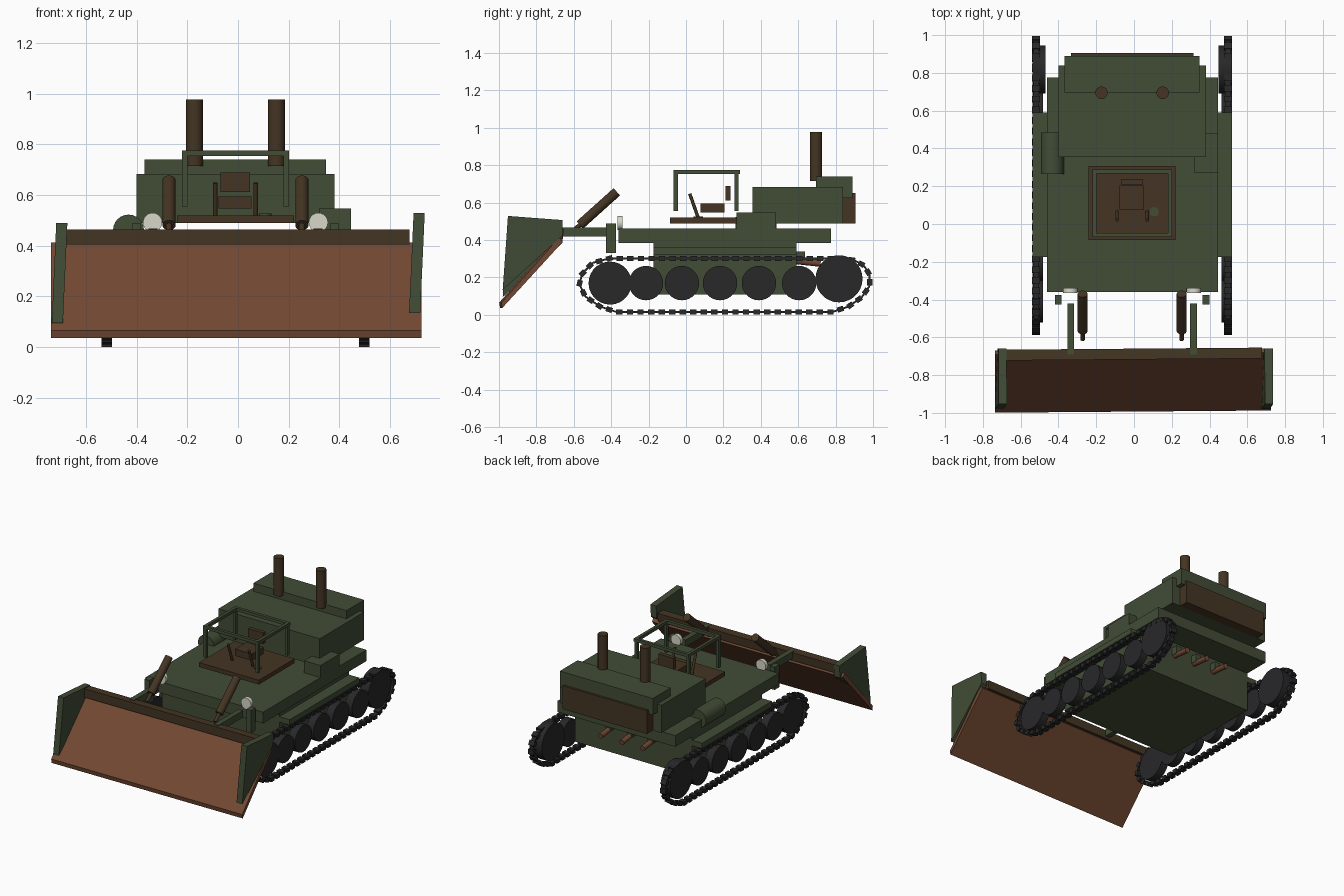
import bpy, bmesh, math
from mathutils import Vector, Matrix

if "Cube" in bpy.data.objects:
    bpy.data.objects.remove(bpy.data.objects["Cube"])


def mat(name, rgb):
    m = bpy.data.materials.new(name)
    m.diffuse_color = (*rgb, 1)
    m.use_nodes = True
    m.node_tree.nodes["Principled BSDF"].inputs["Base Color"].default_value = m.diffuse_color
    return m


GREEN = mat("olive green", (0.054, 0.073, 0.037))
RUST = mat("rust", (0.165, 0.064, 0.032))
BROWN = mat("dark brown", (0.058, 0.035, 0.017))
BLACK = mat("track black", (0.021, 0.021, 0.023))
WHITE = mat("lamp white", (0.68, 0.68, 0.58))


def finish(name, bm, m):
    bmesh.ops.recalc_face_normals(bm, faces=bm.faces)
    me = bpy.data.meshes.new(name)
    bm.to_mesh(me)
    bm.free()
    me.materials.append(m)
    ob = bpy.data.objects.new(name, me)
    bpy.context.collection.objects.link(ob)
    return ob


def add_box(bm, center, size, rot=Matrix()):
    mx = Matrix.Translation(center) @ rot.to_4x4() @ Matrix.Diagonal((*size, 1))
    bmesh.ops.create_cube(bm, size=1, matrix=mx)


def box(name, m, x, y, z):
    bm = bmesh.new()
    add_box(bm, [(a + b) / 2 for a, b in (x, y, z)], [b - a for a, b in (x, y, z)])
    return finish(name, bm, m)


def rod(name, m, a, b, r, seg=24):
    a, b = Vector(a), Vector(b)
    bm = bmesh.new()
    mx = Matrix.Translation((a + b) / 2) @ (b - a).to_track_quat('Z', 'Y').to_matrix().to_4x4()
    bmesh.ops.create_cone(bm, cap_ends=True, segments=seg, radius1=r, radius2=r,
                          depth=(b - a).length, matrix=mx)
    for f in bm.faces:
        f.smooth = len(f.verts) == 4
    return finish(name, bm, m)


def prism(name, m, profile, x0, x1, shift=lambda v: v):
    # extrude a (y, z) profile along x
    bm = bmesh.new()
    f = bm.faces.new([bm.verts.new((x0, y, z)) for y, z in profile])
    ext = bmesh.ops.extrude_face_region(bm, geom=[f])
    for v in ext['geom']:
        if isinstance(v, bmesh.types.BMVert):
            v.co.x = x1
    for v in bm.verts:
        v.co = shift(v.co.copy())
    return finish(name, bm, m)


CX = -0.01  # centre line of the vehicle


def pair(off):
    return (("left", CX - off), ("right", CX + off))


# hull and deck
box("hull", GREEN, (-0.46, 0.44), (-0.175, 0.59), (0.11, 0.39))
box("fender", GREEN, (-0.538, 0.52), (-0.175, 0.59), (0.322, 0.36))
box("deck", GREEN, (-0.46, 0.445), (-0.36, 0.775), (0.385, 0.463))

# engine housing, radiator and exhausts
box("engine_housing", GREEN, (-0.40, 0.38), (0.355, 0.84), (0.49, 0.683))
box("radiator_hood", GREEN, (-0.368, 0.347), (0.695, 0.89), (0.625, 0.74))
box("radiator_grille", BROWN, (-0.333, 0.315), (0.83, 0.905), (0.49, 0.652))
for s, x in pair(0.162):
    rod(s + "_exhaust", BROWN, (x, 0.695, 0.715), (x, 0.695, 0.977), 0.033)

# side tanks
rod("round_tank", GREEN, (-0.432, 0.265, 0.462), (-0.432, 0.485, 0.462), 0.061)
box("box_tank", GREEN, (0.32, 0.445), (0.27, 0.48), (0.44, 0.547))

# cab floor, seat and levers
box("cab_floor", BROWN, (-0.24, 0.22), (-0.085, 0.307), (0.49, 0.52))
box("seat", BROWN, (-0.077, 0.053), (0.078, 0.205), (0.548, 0.595))
box("seat_back", BROWN, (-0.07, 0.047), (0.21, 0.237), (0.612, 0.69))
for s, x in pair(0.08):
    rod(s + "_lever", BROWN, (x, 0.065, 0.52), (x, 0.02, 0.648), 0.009, 10)
rod("pedal_disc", GREEN, (0.107, 0.065, 0.518), (0.107, 0.065, 0.527), 0.025, 16)

# open cab frame
bm = bmesh.new()
for x in (-0.21, 0.19):
    add_box(bm, (x, 0.11, 0.765), (0.021, 0.355, 0.021))
    for y in (-0.055, 0.27):
        add_box(bm, (x, y, 0.66), (0.022, 0.022, 0.21))
for y in (-0.057, 0.277):
    add_box(bm, (CX, y, 0.765), (0.42, 0.021, 0.021))
finish("cab_frame", bm, GREEN)

# headlights, blade brackets, push arms and lift cylinders
for s, x in pair(0.327):
    rod(s + "_headlight", WHITE, (x, -0.365, 0.492), (x, -0.34, 0.492), 0.038)
for s, x in pair(0.391):
    box(s + "_bracket", GREEN, (x - 0.018, x + 0.018), (-0.427, -0.375), (0.33, 0.488))
for s, x in pair(0.325):
    box(s + "_push_arm", GREEN, (x - 0.018, x + 0.018), (-0.69, -0.42), (0.42, 0.468))
for s, x in pair(0.262):
    rod(s + "_lift_cylinder", BROWN, (x, -0.567, 0.481), (x, -0.37, 0.658), 0.026)
    rod(s + "_lift_piston", BROWN, (x, -0.612, 0.441), (x, -0.55, 0.496), 0.012, 12)

# blade, turned very slightly
def yaw(v):
    v.y += 0.008 * v.x
    return v


prism("blade", RUST, [(-0.993, 0.066), (-0.988, 0.037), (-0.665, 0.39), (-0.685, 0.413)],
      -0.737, 0.724, yaw)
prism("blade_top_rail", BROWN, [(-0.717, 0.405), (-0.663, 0.405), (-0.66, 0.463), (-0.717, 0.465)],
      -0.68, 0.677, yaw)
plate = [(-0.952, 0.525), (-0.66, 0.503), (-0.66, 0.42), (-0.98, 0.13)]
for s, x, dz in (("left", -0.704, -0.035), ("right", 0.706, 0.004)):
    def lean(v, dz=dz):
        v.x += 0.045 * (v.z - 0.33)
        v.z += dz
        return v
    prism(s + "_blade_plate", GREEN, plate, x - 0.022, x + 0.022, lean)

# rear hitch pins
for n, x in (("left", -0.17), ("middle", -0.01), ("right", 0.153)):
    box(n + "_hitch_mount", GREEN, (x - 0.02, x + 0.02), (0.58, 0.635), (0.285, 0.34))
    rod(n + "_hitch_pin", RUST, (x, 0.58, 0.29), (x, 0.72, 0.275), 0.018, 12)

# tracks: wheels, a thin belt and evenly spaced pads
WHEELS = [(-0.406, 0.17, 0.115), (0.818, 0.193, 0.126)] + \
         [(y, 0.17, 0.092) for y in (-0.214, -0.022, 0.182, 0.39, 0.605)]
PATH = [(-0.41, 0.302), (-0.50, 0.278), (-0.555, 0.22), (-0.57, 0.165), (-0.54, 0.10),
        (-0.46, 0.045), (-0.37, 0.015), (0.78, 0.015), (0.87, 0.045), (0.94, 0.095),
        (0.982, 0.155), (0.982, 0.215), (0.95, 0.265), (0.90, 0.292), (0.83, 0.302)]
PATH = [Vector((0, y, z)) for y, z in PATH]
SEGS = list(zip(PATH, PATH[1:] + PATH[:1]))
TOTAL = sum((b - a).length for a, b in SEGS)
PADS = 60


def along(d):
    for a, b in SEGS:
        n = (b - a).length
        if d <= n:
            return a.lerp(b, d / n), (b - a) / n
        d -= n
    return PATH[0], (PATH[1] - PATH[0]).normalized()


for s, x in pair(0.508):
    for i, (y, z, r) in enumerate(WHEELS):
        inner = 0.035 if i != 1 else 0.05
        side = -1 if x < 0 else 1
        rod(f"{s}_wheel_{i + 1}", BLACK, (x + side * 0.02, y, z), (x - side * inner, y, z), r, 28)
    bm = bmesh.new()
    for a, b in SEGS:
        d = b - a
        rot = Matrix.Rotation(math.atan2(d.z, d.y), 3, 'X')
        add_box(bm, (a + b) / 2 + Vector((x, 0, 0)), (0.03, d.length, 0.01), rot)
    for k in range(PADS):
        p, t = along(TOTAL * k / PADS)
        rot = Matrix.Rotation(math.atan2(t.z, t.y), 3, 'X')
        add_box(bm, p + Vector((x, 0, 0)), (0.042, 0.034, 0.028), rot)
    finish(s + "_track", bm, BLACK)
